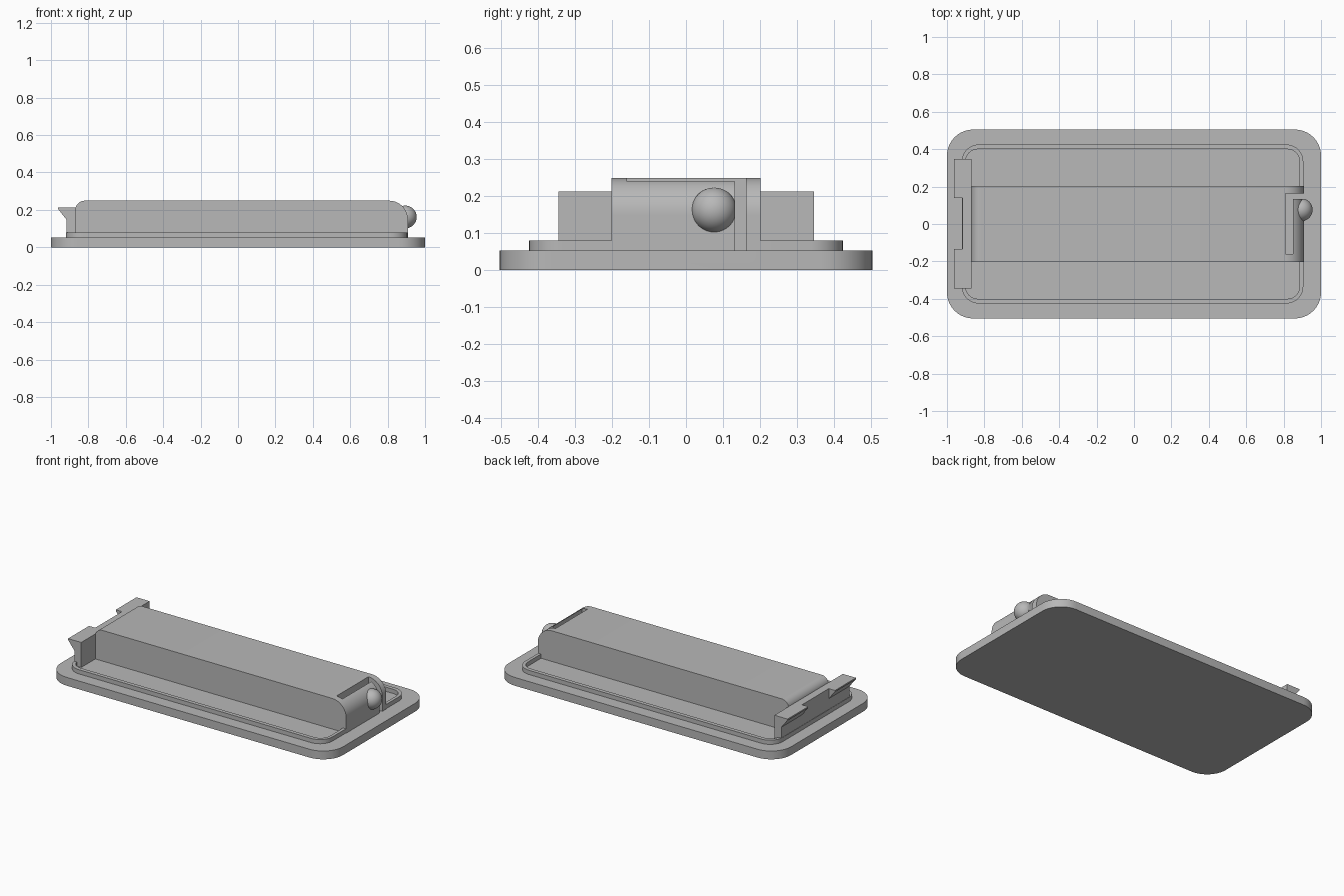
import bpy, bmesh, math
from mathutils import Vector

if "Cube" in bpy.data.objects:
    bpy.data.objects.remove(bpy.data.objects["Cube"])

grey = bpy.data.materials.new("plain_grey")
grey.use_nodes = True
grey.diffuse_color = (0.48, 0.48, 0.48, 1)
grey.node_tree.nodes["Principled BSDF"].inputs["Base Color"].default_value = (0.48, 0.48, 0.48, 1)


def arc(cx, cy, r, start, steps=10):
    """Quarter circle, anticlockwise from the start angle in degrees."""
    angles = [math.radians(start + 90 * i / steps) for i in range(steps + 1)]
    return [(cx + r * math.cos(a), cy + r * math.sin(a)) for a in angles]


def rounded_rect(x0, x1, y0, y1, r):
    return (arc(x1 - r, y1 - r, r, 0) + arc(x0 + r, y1 - r, r, 90)
            + arc(x0 + r, y0 + r, r, 180) + arc(x1 - r, y0 + r, r, 270))


def make_object(name, bm):
    bmesh.ops.recalc_face_normals(bm, faces=bm.faces)
    mesh = bpy.data.meshes.new(name)
    bm.to_mesh(mesh)
    bm.free()
    mesh.materials.append(grey)
    obj = bpy.data.objects.new(name, mesh)
    bpy.context.collection.objects.link(obj)
    return obj


def prism(name, outline, axis, lo, hi):
    """Extrude a flat outline along one axis from lo to hi."""
    place = {"x": lambda a, b, h: (h, a, b),
             "y": lambda a, b, h: (a, h, b),
             "z": lambda a, b, h: (a, b, h)}[axis]
    bm = bmesh.new()
    face = bm.faces.new([bm.verts.new(place(a, b, lo)) for a, b in outline])
    new = bmesh.ops.extrude_face_region(bm, geom=[face])["geom"]
    bmesh.ops.translate(bm, vec=Vector(place(0, 0, hi - lo)),
                        verts=[v for v in new if isinstance(v, bmesh.types.BMVert)])
    return make_object(name, bm)


def activate(obj):
    bpy.ops.object.select_all(action="DESELECT")
    obj.select_set(True)
    bpy.context.view_layer.objects.active = obj


def cut(obj, cutter):
    cutter.hide_render = True
    activate(obj)
    mod = obj.modifiers.new("cut", "BOOLEAN")
    mod.operation = "DIFFERENCE"
    mod.solver = "EXACT"
    mod.object = cutter
    bpy.ops.object.modifier_apply(modifier=mod.name)
    bpy.data.objects.remove(cutter)


def smooth(obj):
    activate(obj)
    bpy.ops.object.shade_smooth_by_angle(angle=math.radians(30))


def box_outline(x0, x1, y0, y1):
    return [(x0, y0), (x1, y0), (x1, y1), (x0, y1)]


# Base plate with a fingernail notch in its right-hand edge
TOP = 0.053
base = prism("base_plate", rounded_rect(-1, 1, -0.505, 0.505, 0.14), "z", 0, TOP)
notch = ([(-0.135, 0.1), (-0.135, 0.05)] + arc(-0.11, 0.051, 0.025, 180, 6)
         + arc(0.11, 0.051, 0.025, 270, 6) + [(0.135, 0.1)])
cut(base, prism("notch_cutter", notch, "x", 0.96, 1.1))
smooth(base)

# Thin raised lip, open where the central block stands
lip = prism("raised_lip", rounded_rect(-0.92, 0.905, -0.425, 0.425, 0.09), "z", 0.045, 0.08)
cut(lip, prism("lip_cutter", rounded_rect(-0.9, 0.885, -0.4, 0.4, 0.065), "z", 0, 0.2))
cut(lip, prism("gap_cutter", box_outline(0.8, 1, -0.199, 0.199), "z", 0, 0.2))
smooth(lip)

# Central block with rounded ends, slotted to free a springy tab
profile = ([(-0.87, 0.05), (0.908, 0.05)] + arc(0.808, 0.149, 0.1, 0, 14)
           + arc(-0.82, 0.199, 0.05, 90))
block = prism("central_block", profile, "y", -0.202, 0.202)
slot = [(0.81, -0.16), (0.85, -0.16), (0.85, 0.133), (1, 0.133), (1, 0.163), (0.81, 0.163)]
cut(block, prism("slot_cutter", slot, "z", 0, 0.4))
smooth(block)

# Latch ball, trimmed flush with the tab
bm = bmesh.new()
bmesh.ops.create_uvsphere(bm, u_segments=40, v_segments=24, radius=0.061)
bmesh.ops.translate(bm, vec=(0.894, 0.076, 0.162), verts=bm.verts)
for point, normal in (((0, 0.133, 0), (0, 1, 0)), ((0.86, 0, 0), (-1, 0, 0))):
    cutting = bmesh.ops.bisect_plane(bm, geom=bm.verts[:] + bm.edges[:] + bm.faces[:],
                                     plane_co=point, plane_no=normal, clear_outer=True)
    rim = [e for e in cutting["geom_cut"] if isinstance(e, bmesh.types.BMEdge)]
    bmesh.ops.holes_fill(bm, edges=rim)
smooth(make_object("latch_ball", bm))

# Upright wall at the left end, carrying two barbed hooks
WALL_TOP = 0.213
prism("hook_wall", box_outline(-0.918, -0.869, -0.345, 0.347), "z", 0.05, WALL_TOP)
barb = [(-0.915, 0.145), (-0.915, WALL_TOP), (-0.962, WALL_TOP), (-0.962, 0.205)]
for name, y0, y1 in (("front_hook", -0.345, -0.133), ("back_hook", 0.138, 0.347)):
    prism(name, barb, "y", y0, y1)
